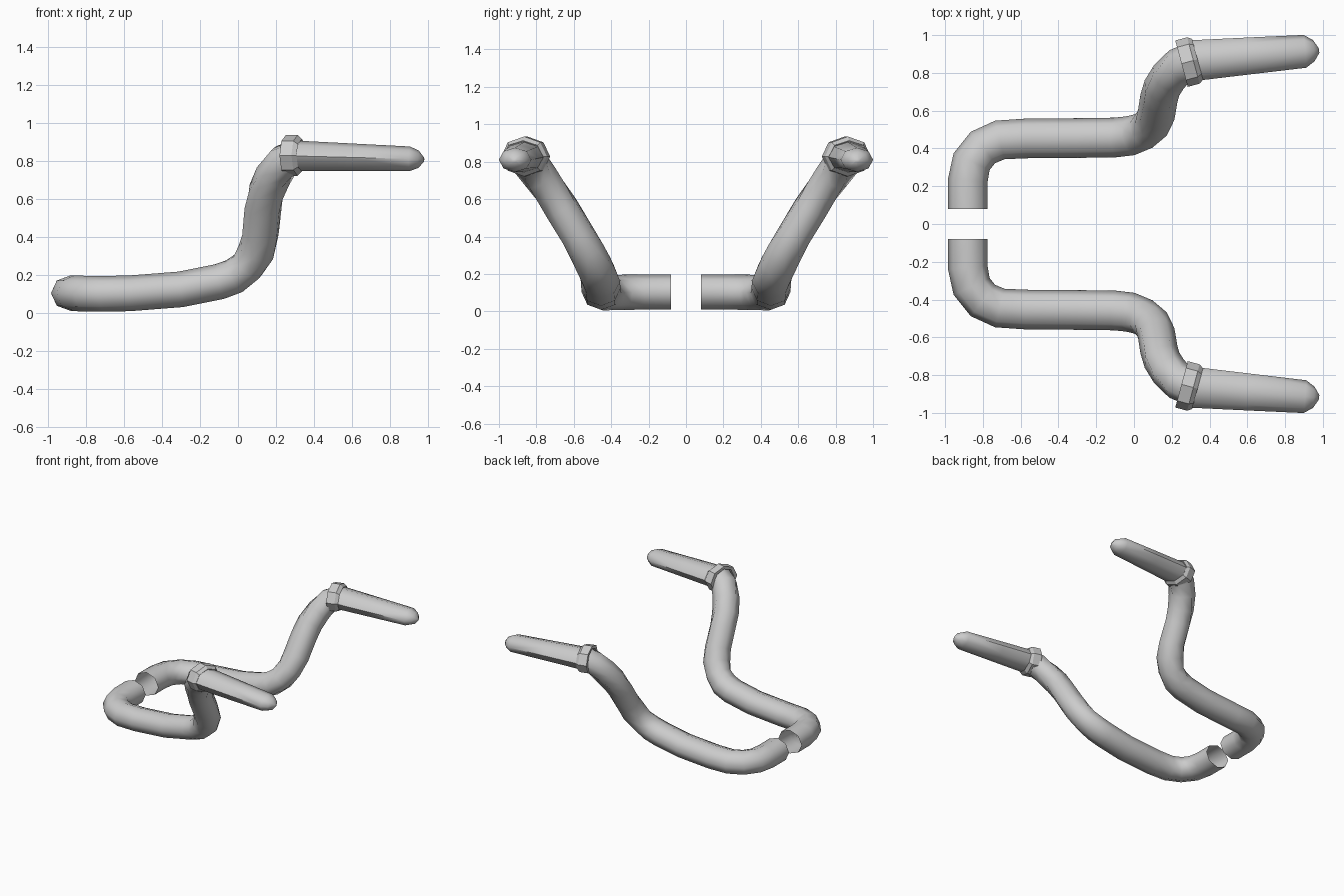
import bpy, bmesh, math
from mathutils import Vector

if "Cube" in bpy.data.objects:
    bpy.data.objects.remove(bpy.data.objects["Cube"])

SIDES = 8


def loft(name, rings, cap_end=False, closed=False, angle=50):
    """rings: (centre, direction, half width, half height), mirrored across y = 0."""
    bm = bmesh.new()
    loops = []
    for c, t, w, h in rings:
        c, t = Vector(c), Vector(t).normalized()
        side = t.cross(Vector((0, 0, 1))).normalized()
        up = side.cross(t)
        loops.append([bm.verts.new(c + side * w * math.cos(a) + up * h * math.sin(a))
                      for a in (2 * math.pi * i / SIDES for i in range(SIDES))])
    pairs = list(zip(loops, loops[1:]))
    if closed:
        pairs.append((loops[-1], loops[0]))
    for a, b in pairs:
        for i in range(SIDES):
            j = (i + 1) % SIDES
            bm.faces.new((a[i], a[j], b[j], b[i]))
    if cap_end:
        bm.faces.new(loops[-1])
    bmesh.ops.recalc_face_normals(bm, faces=bm.faces)
    me = bpy.data.meshes.new(name)
    bm.to_mesh(me)
    bm.free()
    ob = bpy.data.objects.new(name, me)
    bpy.context.collection.objects.link(ob)
    mirror = ob.modifiers.new("mirror", "MIRROR")
    mirror.use_axis = (False, True, False)
    mirror.use_mirror_merge = False
    bpy.ops.object.select_all(action="DESELECT")
    bpy.context.view_layer.objects.active = ob
    ob.select_set(True)
    bpy.ops.object.shade_smooth_by_angle(angle=math.radians(angle))
    return ob


# bent bar, open at the centre clamp end
path = [Vector(p) for p in (
    (-0.88, 0.08, 0.103), (-0.88, 0.23, 0.103), (-0.86, 0.33, 0.102),
    (-0.80, 0.405, 0.100), (-0.71, 0.445, 0.099), (-0.57, 0.453, 0.102),
    (-0.30, 0.455, 0.123), (-0.10, 0.458, 0.163), (-0.02, 0.467, 0.192),
    (0.05, 0.492, 0.245), (0.095, 0.53, 0.32), (0.118, 0.58, 0.41),
    (0.132, 0.665, 0.55), (0.148, 0.72, 0.635), (0.185, 0.78, 0.72),
    (0.24, 0.835, 0.795), (0.31, 0.863, 0.825))]
bar = []
for i, p in enumerate(path):
    before = (p - path[i - 1]).normalized() if i else Vector((0, 1, 0))
    after = (path[i + 1] - p).normalized() if i < len(path) - 1 else Vector((1, 0.2, 0))
    bar.append((p, before + after, 0.105 if i < 9 else 0.1, 0.094))
loft("handle_bar", bar)

# slanted collar ring around the joint
axis = Vector((0.965, 0.26, 0)).normalized()
mid = Vector((0.293, 0.86, 0.828))
loft("grip_collar", [(mid + axis * d, axis, w, h) for d, w, h in (
    (-0.043, 0.095, 0.085), (-0.043, 0.127, 0.107),
    (0.022, 0.127, 0.107), (0.045, 0.112, 0.085), (0.03, 0.09, 0.07))],
    closed=True, angle=25)

# tapered oval grip with a rounded tip
gdir = (1, 0.08, -0.025)
loft("hand_grip", [
    ((0.29, 0.863, 0.826), gdir, 0.109, 0.081),
    ((0.60, 0.889, 0.818), gdir, 0.098, 0.073),
    ((0.905, 0.914, 0.810), gdir, 0.087, 0.065),
    ((0.952, 0.918, 0.808), gdir, 0.056, 0.045),
    ((0.98, 0.917, 0.806), gdir, 0.012, 0.010)], cap_end=True)
